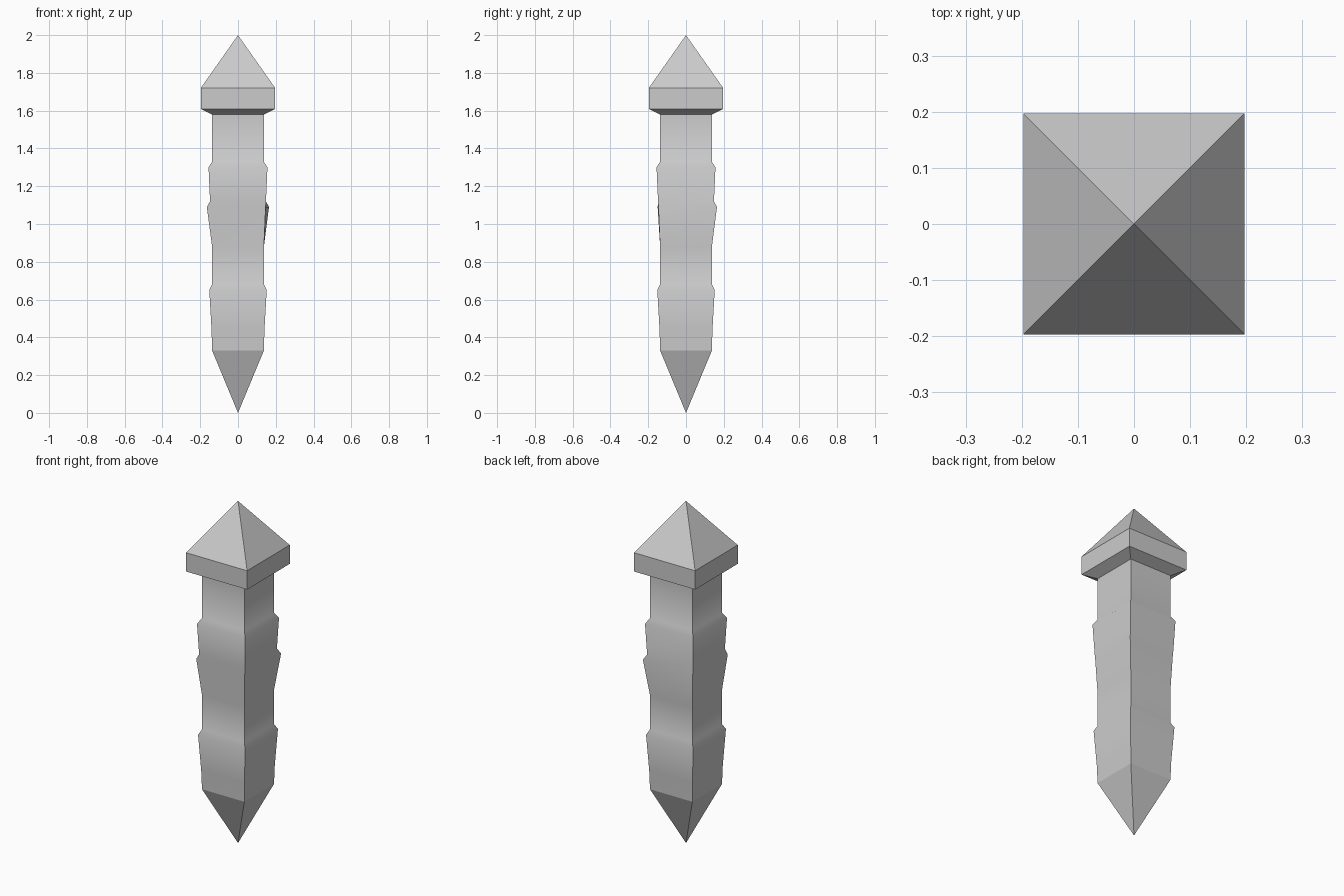
import bpy
import bmesh

cube = bpy.data.objects.get("Cube")
if cube:
    bpy.data.objects.remove(cube, do_unlink=True)

stone = bpy.data.materials.new("light_grey")
stone.use_nodes = True
grey = (0.6, 0.6, 0.6, 1)
stone.diffuse_color = grey
stone.node_tree.nodes["Principled BSDF"].inputs["Base Color"].default_value = grey


def square(h):
    return [(-h, -h), (h, -h), (h, h), (-h, h)]


def loft(name, rings, smooth=False):
    """Skin four-cornered rings (half width or corners, height); width 0 is a point."""
    bm = bmesh.new()
    loops = []
    for shape, z in rings:
        if shape == 0:
            loops.append([bm.verts.new((0, 0, z))] * 4)
        else:
            corners = shape if isinstance(shape, list) else square(shape)
            loops.append([bm.verts.new((x, y, z)) for x, y in corners])
    for low, high in zip(loops, loops[1:]):
        for i in range(4):
            j = (i + 1) % 4
            face = bm.faces.new(dict.fromkeys((low[i], low[j], high[j], high[i])))
            face.smooth = smooth
        # Corner edges stay crisp
        for a, b in zip(low, high):
            bm.edges.get((a, b)).smooth = False
    bmesh.ops.recalc_face_normals(bm, faces=bm.faces)
    mesh = bpy.data.meshes.new(name)
    bm.to_mesh(mesh)
    bm.free()
    mesh.materials.append(stone)
    obj = bpy.data.objects.new(name, mesh)
    bpy.context.collection.objects.link(obj)
    return obj


W = 0.137    # shaft half width
CAP = 0.197  # cap half width

# Pointed foot
loft("pointed_tip", [(0, 0), (W, 0.33)])

# Hewn shaft, with one skewed ledge that bulges at two opposite corners
skewed = [(-0.165, -0.15), (0.146, -0.146), (0.164, 0.164), (-0.146, 0.146)]
loft("shaft", [
    (W, 0.33), (0.14, 0.44), (0.152, 0.65), (W, 0.68), (W, 0.88),
    (skewed, 1.09), (0.148, 1.12), (0.156, 1.30), (W, 1.33), (W, 1.58),
], smooth=True)

# Overhanging cap with a pyramid roof
loft("cap", [(W, 1.58), (CAP, 1.61), (CAP, 1.72), (0, 2)])
